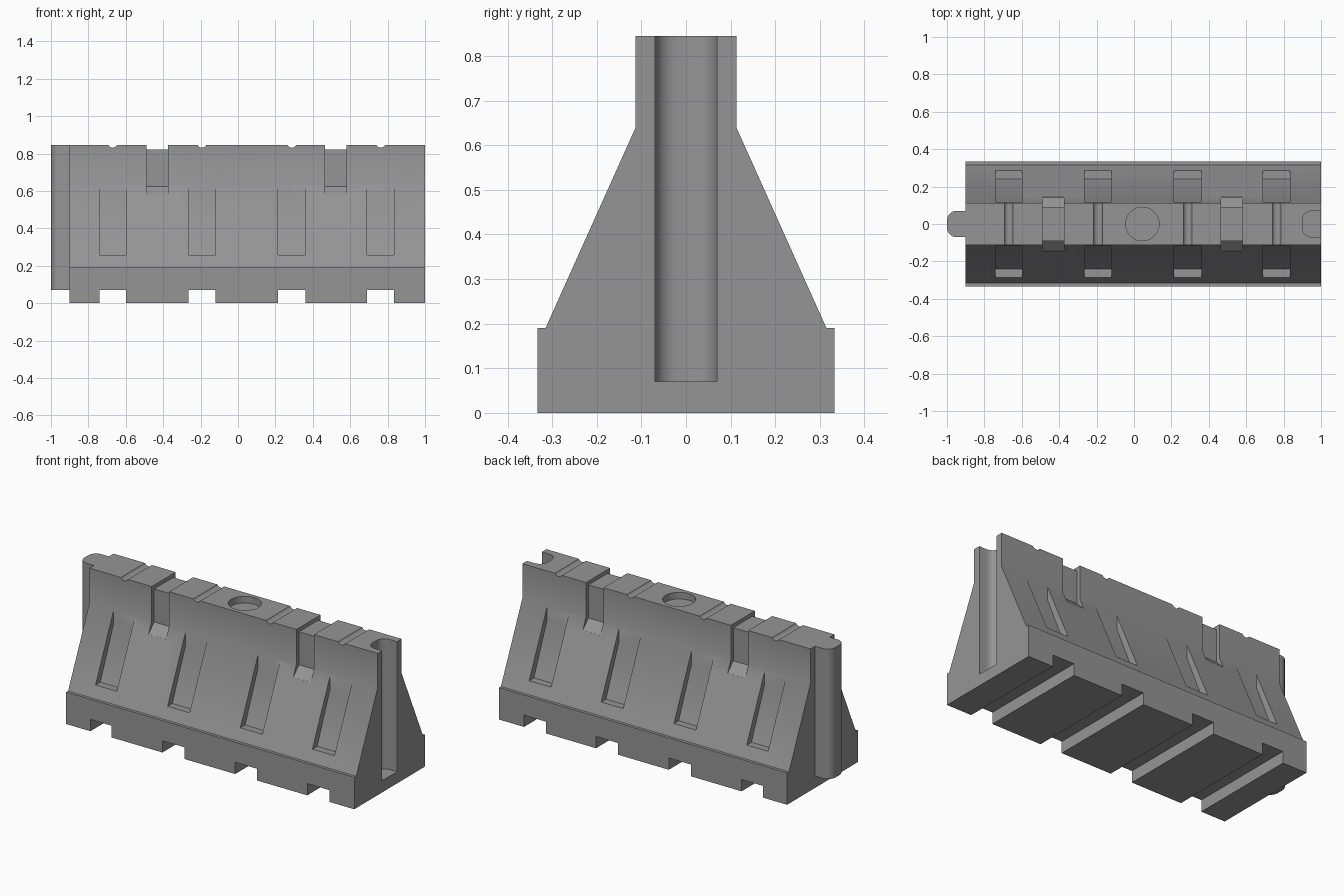
import bpy, bmesh, math

cube = bpy.data.objects.get("Cube")
if cube:
    bpy.data.objects.remove(cube, do_unlink=True)

grey = bpy.data.materials.new("barrier grey")
grey.use_nodes = True
colour = (0.3, 0.3, 0.3, 1)
grey.diffuse_color = colour
grey.node_tree.nodes["Principled BSDF"].inputs["Base Color"].default_value = colour


def prism(bm, pts, axis, lo, hi):
    """Extrude a closed 2D profile along an axis."""
    def place(p, d):
        return {"x": (d, *p), "y": (p[0], d, p[1]), "z": (*p, d)}[axis]
    rings = [[bm.verts.new(place(p, d)) for p in pts] for d in (lo, hi)]
    faces = [bm.faces.new(rings[0]), bm.faces.new(rings[1][::-1])]
    for i in range(len(pts)):
        j = (i + 1) % len(pts)
        faces.append(bm.faces.new((rings[0][j], rings[0][i], rings[1][i], rings[1][j])))
    bmesh.ops.recalc_face_normals(bm, faces=faces)


def make(name, bm):
    mesh = bpy.data.meshes.new(name)
    bm.to_mesh(mesh)
    bm.free()
    mesh.materials.append(grey)
    ob = bpy.data.objects.new(name, mesh)
    bpy.context.collection.objects.link(ob)
    return ob


def circle(cx, cy, r, n):
    return [(cx + r * math.cos(2 * math.pi * i / n), cy + r * math.sin(2 * math.pi * i / n))
            for i in range(n)]


def tongue_profile(x_tip, x_root, half, r):
    """Plan of a rounded key pointing towards -x."""
    arc = [(x_tip + r - r * math.sin(a), half - r + r * math.cos(a))
           for a in (k * math.pi / 10 for k in range(6))]
    return [(x_root, half)] + arc + [(x, -y) for x, y in arc[::-1]] + [(x_root, -half)]


TOP = 0.845
# Barrier body: stepped foot, sloping sides, upright top
half = [(0.333, 0), (0.333, 0.19), (0.315, 0.19), (0.113, 0.64), (0.113, TOP)]
bm = bmesh.new()
prism(bm, half + [(-y, z) for y, z in half[::-1]], "x", -0.9, 1)
body = make("barrier_body", bm)

cut = bmesh.new()
for x0, x1 in ((-0.74, -0.6), (-0.265, -0.12), (0.215, 0.36), (0.69, 0.835)):
    mid = (x0 + x1) / 2
    # Forklift channel under the foot
    prism(cut, [(x0, -0.1), (x1, -0.1), (x1, 0.07), (x0, 0.07)], "y", -0.5, 0.5)
    # Small groove over the top
    prism(cut, circle(mid, TOP + 0.012, 0.026, 12), "y", -0.5, 0.5)
    # Sunken panel on each slope
    for s in (1, -1):
        prism(cut, [(s * 0.24, 0.257), (s * 0.118, 0.55), (s * 0.118, 0.629),
                    (s * 0.4, 0.629), (s * 0.4, 0.257)], "x", x0, x1)
# Strap channels over the top and down both sides
side = [(0.3, 0.95), (0.3, 0.572), (0.143, 0.572), (0.09, 0.625), (0.09, 0.822)]
for x0, x1 in ((-0.49, -0.375), (0.465, 0.58)):
    prism(cut, side + [(-y, z) for y, z in side[::-1]], "x", x0, x1)
# Filler recess and end socket
prism(cut, circle(0.045, 0, 0.09, 20), "z", TOP - 0.04, 1)
prism(cut, tongue_profile(0.9, 1.1, 0.07, 0.05), "z", 0.07, 1)
cutter = make("cutter", cut)
cutter.hide_render = True

mod = body.modifiers.new("cuts", "BOOLEAN")
mod.operation = "DIFFERENCE"
mod.solver = "EXACT"
mod.use_self = True
mod.object = cutter
bpy.context.view_layer.objects.active = body
bpy.ops.object.modifier_apply(modifier=mod.name)
bpy.data.objects.remove(cutter, do_unlink=True)

# Connecting tongue on the opposite end
bm = bmesh.new()
prism(bm, tongue_profile(-1, -0.89, 0.07, 0.05), "z", 0.07, TOP)
tongue = make("end_tongue", bm)

for ob in (body, tongue):
    bpy.ops.object.select_all(action="DESELECT")
    ob.select_set(True)
    bpy.context.view_layer.objects.active = ob
    bpy.ops.object.shade_smooth_by_angle(angle=math.radians(35))
